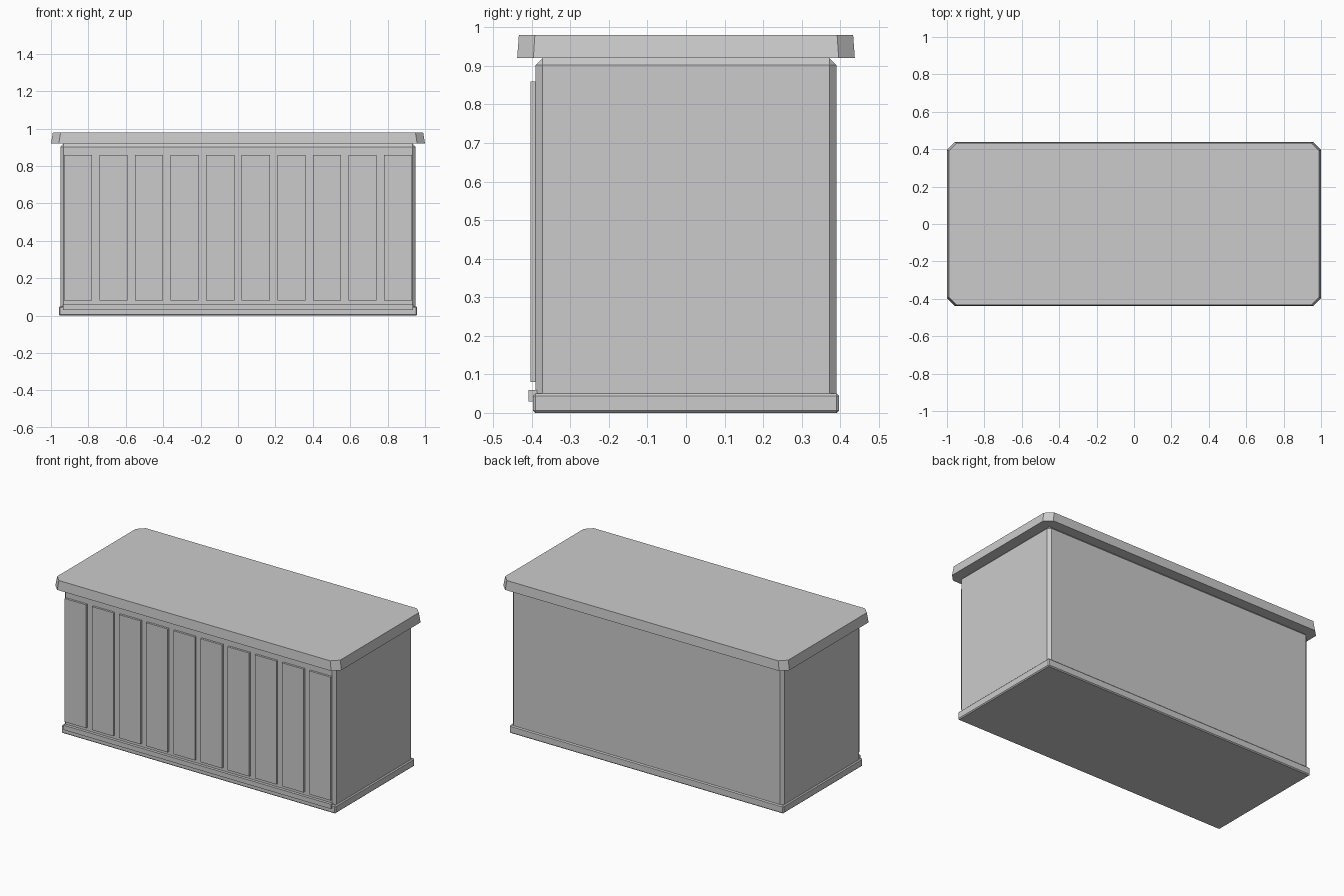
import bpy, bmesh

if "Cube" in bpy.data.objects:
    bpy.data.objects.remove(bpy.data.objects["Cube"])

grey = bpy.data.materials.new("plain grey")
grey.diffuse_color = (0.6, 0.6, 0.6, 1)
grey.use_nodes = True
grey.node_tree.nodes["Principled BSDF"].inputs["Base Color"].default_value = grey.diffuse_color


def finish(name, bm):
    bmesh.ops.recalc_face_normals(bm, faces=bm.faces)
    mesh = bpy.data.meshes.new(name)
    bm.to_mesh(mesh)
    bm.free()
    mesh.materials.append(grey)
    obj = bpy.data.objects.new(name, mesh)
    bpy.context.collection.objects.link(obj)
    return obj


def box(name, x, y, z, bevel=0.0):
    """Box from (min, max) ranges, with optional one-segment bevel on all edges."""
    bm = bmesh.new()
    bmesh.ops.create_cube(bm, size=1)
    for v in bm.verts:
        for i, (lo, hi) in enumerate((x, y, z)):
            v.co[i] = lo if v.co[i] < 0 else hi
    if bevel:
        bmesh.ops.bevel(bm, geom=bm.edges[:], offset=bevel, segments=1,
                        profile=0.5, affect='EDGES')
    return finish(name, bm)


# Cabinet body and plinth
box("cabinet_body", (-0.95, 0.95), (-0.39, 0.39), (0.02, 0.92), 0.018)
box("base_plinth", (-0.958, 0.958), (-0.397, 0.397), (0.0, 0.05), 0.006)

# Foot rail along the front
box("front_rail", (-0.935, 0.935), (-0.408, -0.385), (0.03, 0.06))

# Ten vertical slats on the front
for i in range(10):
    cx = -0.855 + 0.19 * i
    box(f"front_slat_{i + 1}", (cx - 0.075, cx + 0.075), (-0.403, -0.385), (0.08, 0.86))

# Countertop: clipped-corner slab, slightly narrower at the top
bm = bmesh.new()
hx, hy, c = 1.0, 0.438, 0.042
outline = [(hx, hy - c), (hx - c, hy), (c - hx, hy), (-hx, hy - c),
           (-hx, c - hy), (c - hx, -hy), (hx - c, -hy), (hx, c - hy)]
low = [bm.verts.new((x, y, 0.92)) for x, y in outline]
high = [bm.verts.new((x * 0.99, y * 0.99, 0.98)) for x, y in outline]
bm.faces.new(low)
bm.faces.new(high)
for i in range(8):
    j = (i + 1) % 8
    bm.faces.new((low[i], low[j], high[j], high[i]))
finish("countertop", bm)
